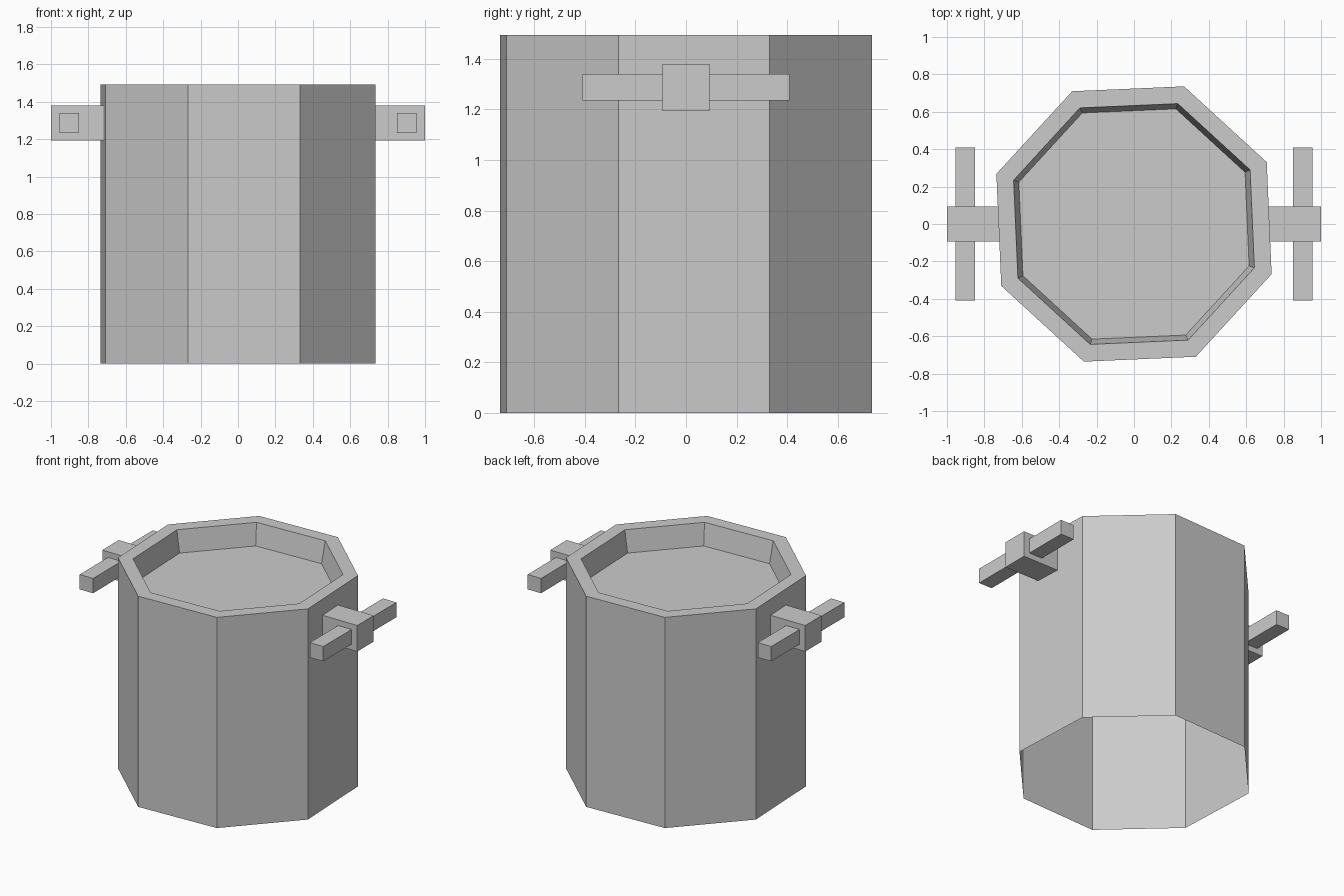
import bpy
import bmesh
from math import cos, sin, radians
from mathutils import Matrix

cube = bpy.data.objects.get("Cube")
if cube:
    bpy.data.objects.remove(cube, do_unlink=True)

GREY = (0.6, 0.6, 0.6, 1)
grey = bpy.data.materials.new("plain grey")
grey.use_nodes = True
grey.diffuse_color = GREY
grey.node_tree.nodes["Principled BSDF"].inputs["Base Color"].default_value = GREY


def add_object(name, bm):
    mesh = bpy.data.meshes.new(name)
    bm.to_mesh(mesh)
    bm.free()
    mesh.materials.append(grey)
    obj = bpy.data.objects.new(name, mesh)
    bpy.context.collection.objects.link(obj)
    return obj


def add_box(name, center, size):
    bm = bmesh.new()
    bmesh.ops.create_cube(bm, size=1, matrix=Matrix.Translation(center) @ Matrix.Diagonal((*size, 1)))
    return add_object(name, bm)


# Pot body: eight-sided open-bottomed shell, flat rim and sunken top
SIDES, TURN = 8, radians(25)
PROFILE = [(0.783, 0), (0.783, 1.494), (0.685, 1.494), (0.655, 1.34)]

bm = bmesh.new()
rings = []
for radius, z in PROFILE:
    angles = [TURN + radians(360 * i / SIDES) for i in range(SIDES)]
    rings.append([bm.verts.new((radius * cos(a), radius * sin(a), z)) for a in angles])
for low, high in zip(rings, rings[1:]):
    for i in range(SIDES):
        j = (i + 1) % SIDES
        bm.faces.new((low[i], low[j], high[j], high[i]))
bm.faces.new(rings[-1])
add_object("pot_body", bm)

# Handles: a square bracket carrying a crossbar on each side
for side, sign in (("left", 1), ("right", -1)):
    add_box(side + "_handle_bracket", (sign * 0.85, 0, 1.287), (0.3, 0.185, 0.185))
    add_box(side + "_handle_bar", (sign * 0.903, 0, 1.287), (0.105, 0.82, 0.105))
